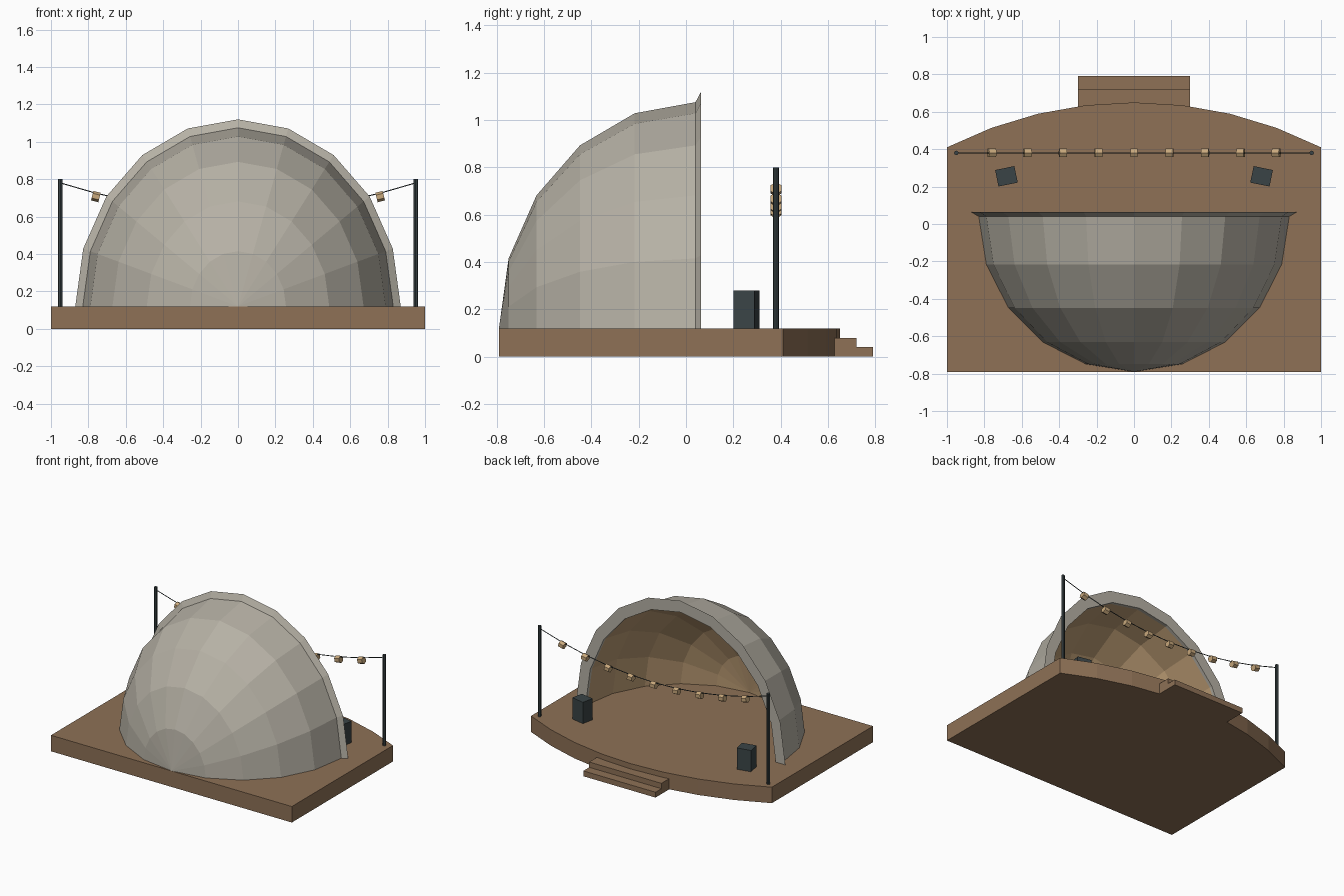
import bpy, bmesh, math
from mathutils import Matrix, Vector

if "Cube" in bpy.data.objects:
    bpy.data.objects.remove(bpy.data.objects["Cube"])


def material(name, r, g, b):
    """Flat material from 0-255 display values, stored as linear."""
    m = bpy.data.materials.new(name)
    lin = [((c / 255 + 0.055) / 1.055) ** 2.4 for c in (r, g, b)]
    m.diffuse_color = (*lin, 1)
    m.use_nodes = True
    m.node_tree.nodes["Principled BSDF"].inputs["Base Color"].default_value = m.diffuse_color
    return m


WOOD = material("stage wood", 142, 113, 86)
SHELL = material("shell grey", 182, 177, 165)
LINING = material("warm lining", 188, 156, 116)
DARK = material("dark metal", 58, 68, 70)
BULB = material("bulb amber", 200, 168, 124)
FLOOR = 0.12


def make(name, bm, *mats):
    me = bpy.data.meshes.new(name)
    bm.to_mesh(me)
    bm.free()
    for m in mats:
        me.materials.append(m)
    ob = bpy.data.objects.new(name, me)
    bpy.context.collection.objects.link(ob)
    return ob


def box(name, size, centre, mat, turn=0.0):
    bm = bmesh.new()
    bmesh.ops.create_cube(bm, size=1, matrix=Matrix.Translation(centre)
                          @ Matrix.Rotation(turn, 4, 'Z') @ Matrix.Diagonal((*size, 1)))
    return make(name, bm, mat)


def rod(name, a, b, radius, sides, mat):
    a, b = Vector(a), Vector(b)
    d = b - a
    bm = bmesh.new()
    bmesh.ops.create_cone(bm, cap_ends=True, segments=sides, radius1=radius, radius2=radius,
                          depth=d.length, matrix=Matrix.Translation((a + b) / 2)
                          @ d.to_track_quat('Z', 'Y').to_matrix().to_4x4())
    return make(name, bm, mat)


# Stage: straight back and sides, bowed audience edge
bm = bmesh.new()
outline = [(-1, -0.79), (1, -0.79)]
R = (1 + 0.24 ** 2) / (2 * 0.24)
half = math.asin(1 / R)
for i in range(9):
    t = half * (1 - i / 4)
    outline.append((R * math.sin(t), 0.65 - R + R * math.cos(t)))
base = bm.faces.new([bm.verts.new((x, y, 0)) for x, y in outline])
top = bmesh.ops.extrude_face_region(bm, geom=[base])
bmesh.ops.translate(bm, vec=(0, 0, FLOOR),
                    verts=[v for v in top["geom"] if isinstance(v, bmesh.types.BMVert)])
bmesh.ops.recalc_face_normals(bm, faces=bm.faces)
make("stage", bm, WOOD)

# Steps
box("upper_step", (0.6, 0.12, 0.08), (0, 0.66, 0.04), WOOD)
box("lower_step", (0.6, 0.08, 0.04), (0, 0.75, 0.02), WOOD)

# Band shell: outer half dome, flared rim, inner half dome
N = 10
MOUTH = 0.04


def dome(rx, ry, rz, steps):
    out = []
    for k in steps:
        a = math.radians(18 * k)
        out.append((rx * math.sin(a), rz * math.sin(a), MOUTH - ry * math.cos(a)))
    return out


profile = dome(0.83, 0.83, 0.955, range(6))
profile += [(0.87, 1.0, 0.064), (0.79, 0.913, 0.064)]
inner_start = len(profile)
profile += dome(0.79, 0.79, 0.913, range(5, -1, -1))
bm = bmesh.new()
rings = []
for rx, rz, y in profile:
    if rx < 1e-6:
        rings.append([bm.verts.new((0, y, FLOOR))] * (N + 1))
    else:
        rings.append([bm.verts.new((rx * math.cos(math.pi * j / N), y,
                                    FLOOR + rz * math.sin(math.pi * j / N)))
                      for j in range(N + 1)])
for i in range(len(rings) - 1):
    p, q = rings[i], rings[i + 1]
    for j in range(N):
        corners = list(dict.fromkeys((p[j], q[j], q[j + 1], p[j + 1])))
        f = bm.faces.new(corners)
        f.material_index = 1 if i >= inner_start else 0
make("band_shell", bm, SHELL, LINING)

# Light posts and loudspeakers, mirrored left and right
for side, s in (("left", -1), ("right", 1)):
    rod(side + "_post", (s * 0.95, 0.38, FLOOR), (s * 0.95, 0.38, 0.8), 0.012, 8, DARK)
    box(side + "_speaker", (0.105, 0.09, 0.16), (s * 0.682, 0.255, 0.2), DARK, -s * 0.2)

# Hanging cable with a bulb at each inner joint


def cable(x):
    return Vector((x, 0.38, 0.78 - 0.153 * (1 - (x / 0.95) ** 2)))


for i in range(10):
    x = -0.95 + 0.19 * i
    rod(f"cable_{i}", cable(x), cable(x + 0.19), 0.003, 5, DARK)
    if i:
        along = (cable(x + 0.1) - cable(x - 0.1)).normalized() * 0.02
        c = cable(x) - Vector((0, 0, 0.018))
        rod(f"bulb_{i}", c - along, c + along, 0.026, 6, BULB)
